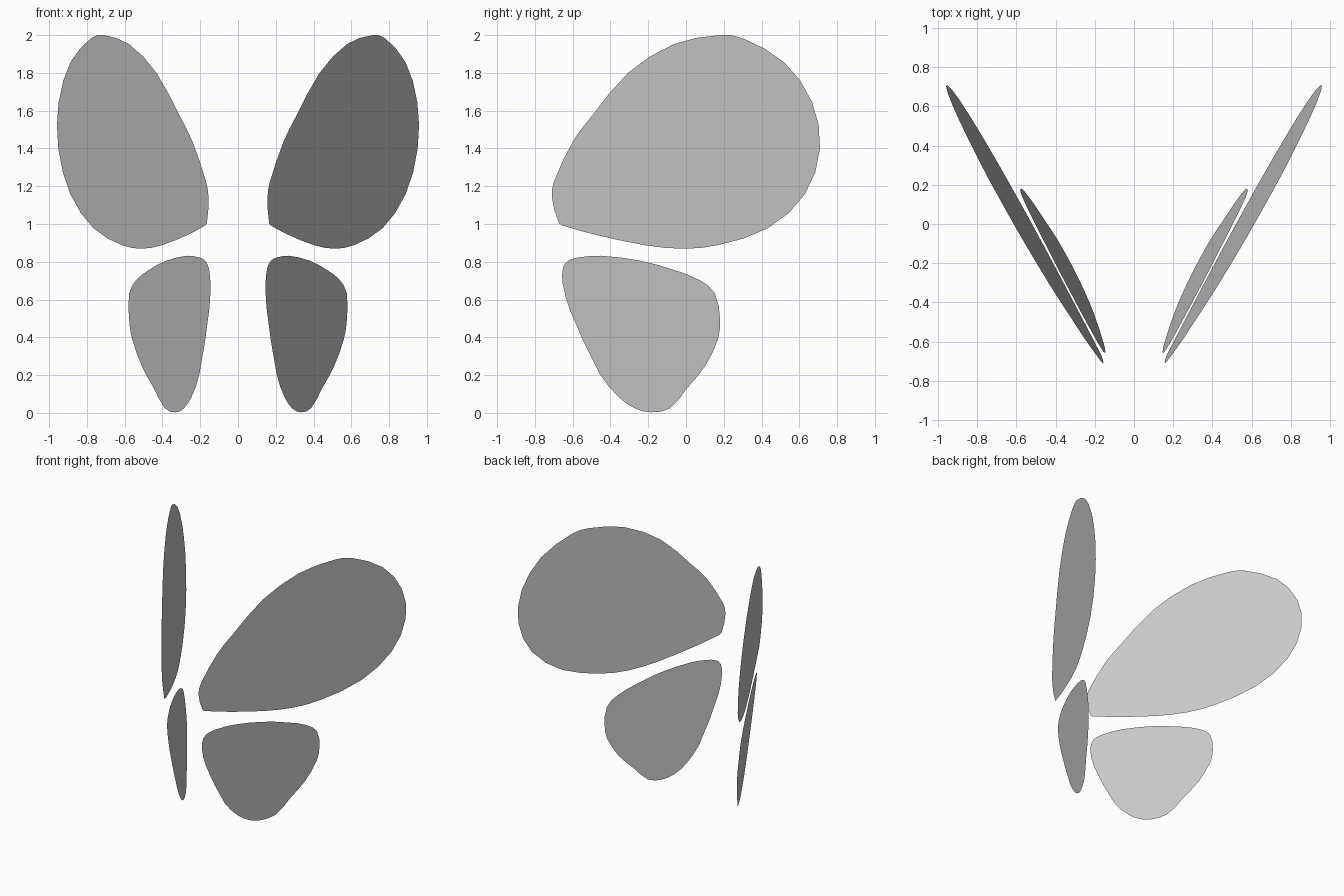
import bpy
from mathutils import Vector
from mathutils.geometry import interpolate_bezier

if "Cube" in bpy.data.objects:
    bpy.data.objects.remove(bpy.data.objects["Cube"])


def smooth_outline(points):
    """Closed smooth curve through the points, two segments per span."""
    p = [Vector((y, z, 0)) for y, z in points]
    n = len(p)
    tangent = [(p[(i + 1) % n] - p[i - 1]).normalized() for i in range(n)]
    out = []
    for i in range(n):
        j = (i + 1) % n
        h = (p[j] - p[i]).length / 3
        out += interpolate_bezier(p[i], p[i] + tangent[i] * h,
                                  p[j] - tangent[j] * h, p[j], 3)[:-1]
    return out


def wing(name, points, plane, side):
    """Flat sheet: side outline (y, z) laid on the plane x = a + b*y + c*z."""
    a, b, c = plane
    verts = [(side * (a + b * v.x + c * v.y), v.x, v.y) for v in smooth_outline(points)]
    face = list(range(len(verts)))
    mesh = bpy.data.meshes.new(name)
    mesh.from_pydata(verts, [], [face if side < 0 else face[::-1]])
    bpy.context.collection.objects.link(bpy.data.objects.new(name, mesh))


# Wing outlines in side view
upper = [(.18, 2.0), (-.063, 1.953), (-.307, 1.80), (-.503, 1.566), (-.598, 1.439),
         (-.698, 1.227), (-.71, 1.142), (-.672, 1.004), (-.64, .988), (-.466, .94),
         (-.217, .888), (-.02, .869), (.169, .888), (.434, .978), (.63, 1.158),
         (.709, 1.40), (.667, 1.646), (.519, 1.857), (.296, 1.985)]
lower = [(-.45, .832), (-.561, .824), (-.619, .808), (-.651, .771), (-.653, .686),
         (-.614, .543), (-.455, .204), (-.354, .082), (-.27, .024), (-.185, .003),
         (-.085, .024), (.005, .13), (.10, .246), (.169, .39), (.18, .495),
         (.153, .633), (.074, .702), (-.058, .755), (-.243, .806)]

# Mirrored pairs of wings
for label, side in (("right", 1), ("left", -1)):
    wing("upper_wing_" + label, upper, (.446, .545, .085), side)
    wing("lower_wing_" + label, lower, (.43, .54, .10), side)
